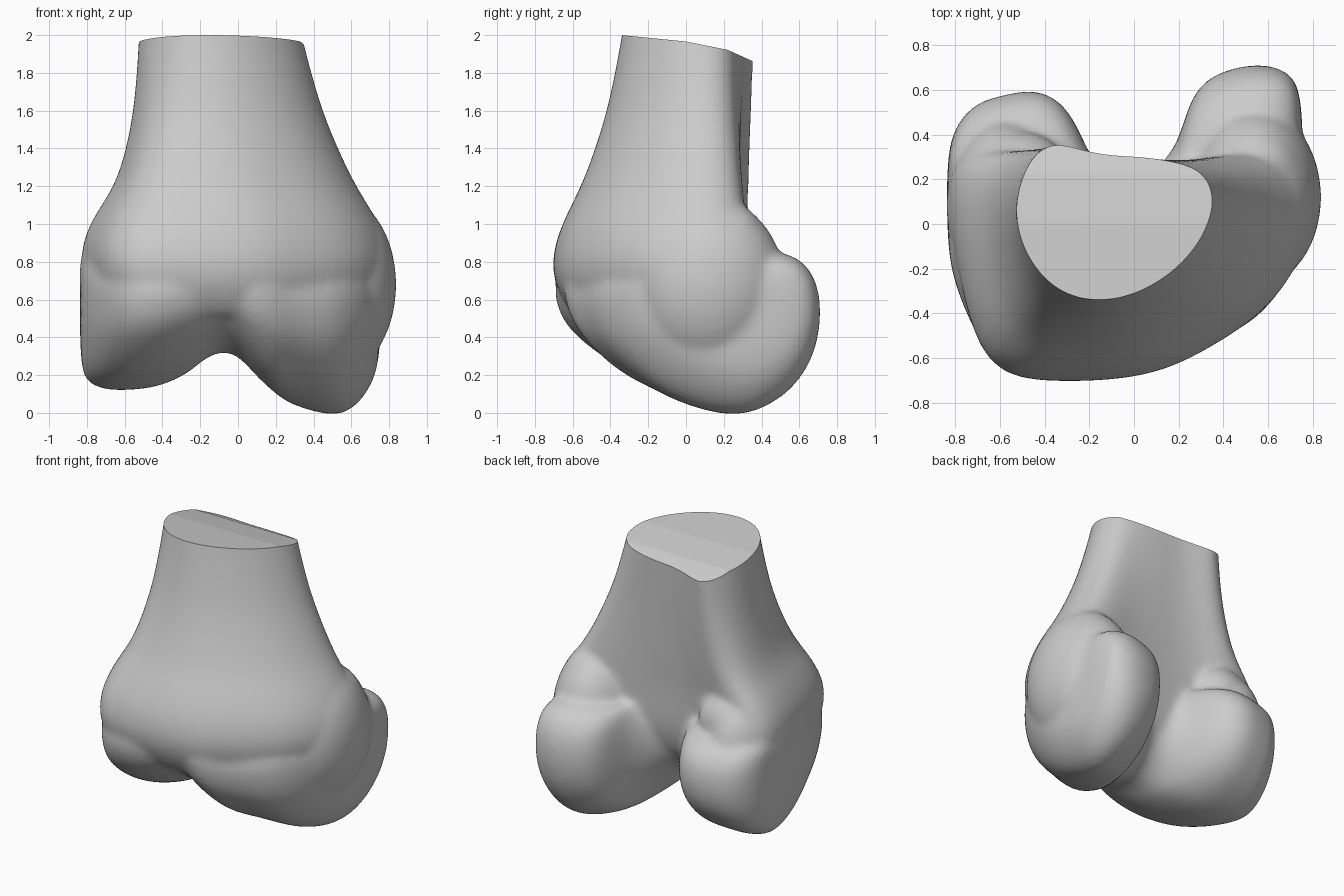
import bpy, bmesh
from mathutils import Vector

cube = bpy.data.objects.get("Cube")
if cube:
    bpy.data.objects.remove(cube, do_unlink=True)

bone = bpy.data.materials.new("bone_grey")
bone.use_nodes = True
bone.diffuse_color = (0.6, 0.6, 0.6, 1)
bone.node_tree.nodes["Principled BSDF"].inputs["Base Color"].default_value = (0.6, 0.6, 0.6, 1)


def loft(bm, rings):
    """Skin a row of equal closed rings and cap both ends."""
    loops = [[bm.verts.new(p) for p in ring] for ring in rings]
    for a, b in zip(loops, loops[1:]):
        for i in range(len(a)):
            j = (i + 1) % len(a)
            bm.faces.new((a[i], a[j], b[j], b[i]))
    bm.faces.new(loops[0][::-1])
    bm.faces.new(loops[-1])


def bulge(bm, centre, radii):
    """Rounded lump blended into the main form."""
    made = bmesh.ops.create_uvsphere(bm, u_segments=16, v_segments=10, radius=1)["verts"]
    for v in made:
        v.co = Vector(c + r * k for c, r, k in zip(centre, radii, v.co))


bm = bmesh.new()

# Shaft: the outline at the cut flares into the wide outline above the joint
cut = [(-.53, .1), (-.48, .26), (-.38, .37), (-.28, .355), (-.15, .31), (.02, .305),
       (.17, .28), (.3, .23), (.355, .1), (.3, -.07), (.17, -.22), (0, -.32),
       (-.17, -.35), (-.33, -.31), (-.45, -.19), (-.52, -.04)]
flare = [(-.85, .12), (-.81, .33), (-.6, .33), (-.35, .26), (-.15, .25), (.1, .26),
         (.35, .29), (.72, .38), (.85, .15), (.77, -.16), (.6, -.4), (.35, -.56),
         (.08, -.7), (-.35, -.72), (-.68, -.69), (-.79, -.25)]
# height, spread, spread of the outer (-x) side, scale about the middle
levels = [(2.2, -.08, -.02, 1), (2, 0, 0, 1), (1.8, .11, .04, 1), (1.6, .23, .1, 1),
          (1.4, .4, .22, 1), (1.2, .6, .42, 1), (1.06, .79, .74, 1), (.92, .94, .96, 1),
          (.78, 1, 1, 1), (.66, 1, 1, .96), (.54, 1, 1, .85), (.46, 1, 1, .7)]
rings = []
for z, t, t_outer, scale in levels:
    ring = []
    for (ax, ay), (bx, by) in zip(cut, flare):
        tx = t_outer if ax < -.3 else t
        x, y = ax + (bx - ax) * tx, ay + (by - ay) * t
        ring.append((x * scale, (y + .1) * scale - .1, z))
    rings.append(ring)
loft(bm, rings)

# Joint end: one side profile stretched to fit at stations across x
profile = [(-.58, .47), (-.5, .33), (-.3, .16), (-.1, .06), (.15, 0), (.32, .02),
           (.52, .12), (.66, .3), (.7, .5), (.68, .67), (.6, .78), (.47, .84),
           (.25, .82), (0, .84), (-.4, .84), (-.61, .7)]
# x, front, back, bottom, top
stations = [(-.84, -.12, .32, .22, .78), (-.79, -.32, .47, .14, .83), (-.69, -.54, .56, .11, .84),
            (-.6, -.66, .58, .11, .85), (-.45, -.71, .62, .12, .86), (-.32, -.7, .56, .17, .86),
            (-.24, -.68, .42, .22, .85), (-.18, -.66, .27, .28, .85), (-.07, -.64, .2, .33, .86),
            (.02, -.65, .21, .28, .86), (.1, -.66, .25, .18, .86), (.2, -.62, .36, .09, .85),
            (.25, -.59, .58, .05, .84), (.35, -.54, .68, .01, .85), (.5, -.47, .72, -.03, .86),
            (.6, -.38, .72, 0, .86), (.69, -.26, .69, .1, .83), (.76, -.1, .6, .27, .76)]
rings = []
for x, front, back, low, high in stations:
    rings.append([(x, front + (y + .6) / 1.3 * (back - front), low + z / .84 * (high - low))
                  for y, z in profile])
loft(bm, rings)
bmesh.ops.recalc_face_normals(bm, faces=bm.faces)

# Side knobs, then the ramps from the shaft onto each condyle
bulge(bm, (.54, .12, .68), (.31, .42, .47))
bulge(bm, (-.57, .08, .72), (.28, .4, .42))
bulge(bm, (.55, .24, .87), (.22, .2, .24))
bulge(bm, (-.5, .22, .88), (.22, .2, .22))

# Fuse the parts into one skin
mesh = bpy.data.meshes.new("bone_rough")
bm.to_mesh(mesh)
bm.free()
rough = bpy.data.objects.new("bone_rough", mesh)
bpy.context.collection.objects.link(rough)
rough.modifiers.new("Round", "SUBSURF").levels = 2
fuse = rough.modifiers.new("Fuse", "REMESH")
fuse.mode = "VOXEL"
fuse.voxel_size = 0.022
relax = rough.modifiers.new("Relax", "SMOOTH")
relax.factor = 0.5
relax.iterations = 10
graph = bpy.context.evaluated_depsgraph_get()
skin = bpy.data.meshes.new_from_object(rough.evaluated_get(graph))
bpy.data.objects.remove(rough, do_unlink=True)

# Saw the top off at a slant that steepens towards the back
bm = bmesh.new()
bm.from_mesh(skin)
for y, z, slope in ((-.34, 2, .1), (0, 1.966, .2), (.22, 1.922, .45)):
    bmesh.ops.bisect_plane(bm, geom=bm.verts[:] + bm.edges[:] + bm.faces[:],
                           plane_co=(0, y, z), plane_no=(0, slope, 1), clear_outer=True)
    rim = [e for e in bm.edges if e.is_boundary]
    bmesh.ops.holes_fill(bm, edges=rim, sides=0)
bmesh.ops.recalc_face_normals(bm, faces=bm.faces)
bm.to_mesh(skin)
bm.free()

skin.name = "thigh_bone_end"
skin.materials.clear()
skin.materials.append(bone)
femur = bpy.data.objects.new("thigh_bone_end", skin)
bpy.context.collection.objects.link(femur)
bpy.context.view_layer.objects.active = femur
femur.select_set(True)
bpy.ops.object.shade_smooth_by_angle(angle=0.6)
